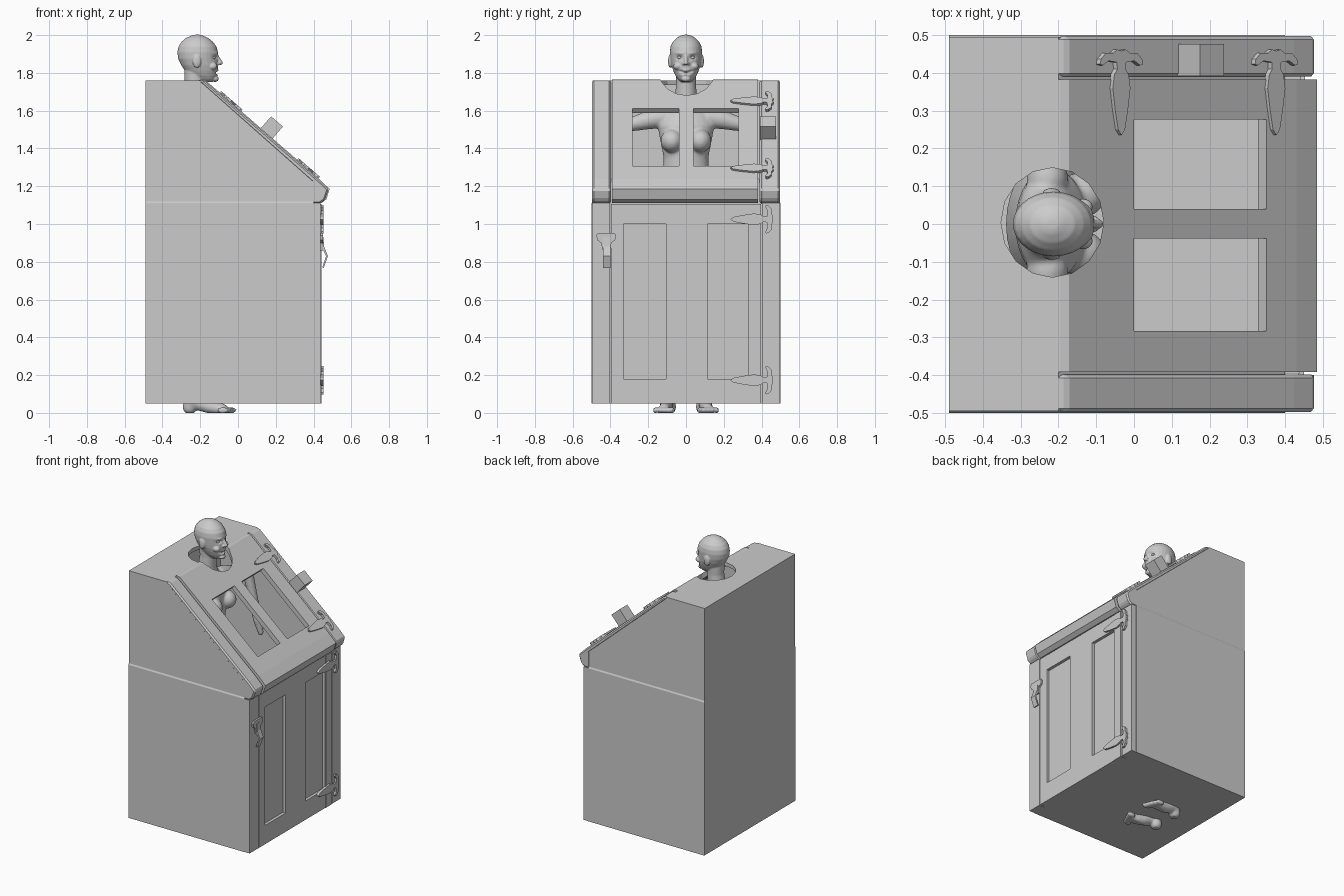
import bpy, bmesh, math
from mathutils import Vector, Matrix

if "Cube" in bpy.data.objects:
    bpy.data.objects.remove(bpy.data.objects["Cube"])


def finish(name, bm):
    bmesh.ops.recalc_face_normals(bm, faces=bm.faces)
    me = bpy.data.meshes.new(name)
    bm.to_mesh(me)
    bm.free()
    ob = bpy.data.objects.new(name, me)
    bpy.context.collection.objects.link(ob)
    return ob


def prism(name, pts, h0, h1, to):
    """Extrude a 2D outline from h0 to h1; 'to' maps (a, b, h) to space."""
    bm = bmesh.new()
    lo = [bm.verts.new(to(a, b, h0)) for a, b in pts]
    hi = [bm.verts.new(to(a, b, h1)) for a, b in pts]
    bm.faces.new(lo)
    bm.faces.new(hi)
    n = len(pts)
    for i in range(n):
        j = (i + 1) % n
        bm.faces.new((lo[i], lo[j], hi[j], hi[i]))
    return finish(name, bm)


def rect(a0, a1, b0, b1):
    return [(a0, b0), (a1, b0), (a1, b1), (a0, b1)]


def apply_mods(ob):
    bpy.context.view_layer.update()
    dg = bpy.context.evaluated_depsgraph_get()
    me = bpy.data.meshes.new_from_object(ob.evaluated_get(dg))
    ob.modifiers.clear()
    ob.data = me


def cut(ob, *cutters):
    for c in cutters:
        m = ob.modifiers.new("cut", 'BOOLEAN')
        m.operation, m.solver, m.object = 'DIFFERENCE', 'EXACT', c
        apply_mods(ob)
        bpy.data.objects.remove(c)


# Frames: side outline (x,z | y), end outline (y,z | x), plan, slope (u,y | normal)
side = lambda a, b, h: (a, h, b)
end = lambda a, b, h: (h, a, b)
plan = lambda a, b, h: (a, b, h)
ANG = math.atan(0.868)
U = Vector((math.cos(ANG), 0, -math.sin(ANG)))
N = Vector((math.sin(ANG), 0, math.cos(ANG)))
slope = lambda a, b, h: Vector((0, b, 1.612)) + U * a + N * h


def windows():
    k = 0.35 / math.cos(ANG)
    return [prism("window_cutter", rect(0, k, y0, y1), -0.09, 0.09, slope)
            for y0, y1 in ((0.04, 0.277), (-0.283, -0.038))]


def neck_hole():
    pts = [(-0.216 + 0.136 * math.cos(t * math.tau / 16),
            0.004 + 0.145 * math.sin(t * math.tau / 16)) for t in range(16)]
    return prism("neck_cutter", pts, 1.5, 1.9, plan)


# Hollow cabinet with slanted front
cabinet = prism("cabinet", [(-0.49, 0.05), (0.40, 0.05), (0.40, 1.238), (-0.2, 1.76), (-0.49, 1.76)],
                -0.495, 0.495, side)
cavity = prism("cavity_cutter", [(-0.465, 0.075), (0.375, 0.075), (0.375, 1.243),
                                 (-0.191, 1.735), (-0.465, 1.735)], -0.47, 0.47, side)
cut(cabinet, cavity, neck_hole(), *windows())

# Slightly wider lower side walls with a sloped top, and front posts
for s in (-1, 1):
    prism("lower_side", [(s * 0.49, 0.05), (s * 0.5, 0.05), (s * 0.5, 1.11), (s * 0.49, 1.13)],
          -0.49, 0.40, end)
    prism("front_post", rect(s * 0.403, s * 0.498, 0.05, 1.11), 0.395, 0.438, end)

# Slanted lid and its side rails
nose = [(0.43, 1.239), (0.485, 1.185), (0.467, 1.13), (0.44, 1.11), (0.395, 1.11), (0.395, 1.225)]
lid = prism("lid", [(-0.215, 1.758), (-0.195, 1.765), (-0.172, 1.761)] + nose + [(-0.2, 1.748)],
            -0.392, 0.382, side)
cut(lid, neck_hole(), *windows())
for y0, y1 in ((-0.497, -0.398), (0.39, 0.497)):
    rail = prism("lid_rail", [(-0.21, 1.76), (-0.178, 1.76)]
                 + [(x - 0.006, z - 0.002) for x, z in nose] + [(-0.2, 1.745)], y0, y1, side)
    m = rail.modifiers.new("bevel", 'BEVEL')
    m.width, m.segments = 0.009, 1

# Block on the hinge side of the lid
prism("lid_block", rect(0.16, 0.243, 0.392, 0.477), -0.01, 0.083, slope)

# Door with two recessed panels and a hinge stile
door = prism("door", rect(-0.396, 0.396, 0.05, 1.105), 0.395, 0.438, end)
cut(door, *[prism("panel_cutter", rect(y0, y1, 0.18, 1.0), 0.418, 0.5, end)
            for y0, y1 in ((-0.33, -0.105), (0.113, 0.329))])
prism("door_hinge_stile", rect(0.331, 0.396, 0.05, 1.105), 0.43, 0.441, end)

# Ornate strap hinges
half = [(0, 0.235), (0.012, 0.25), (0.022, 0.30), (0.031, 0.36), (0.025, 0.395), (0.015, 0.41),
        (0.016, 0.428), (0.045, 0.432), (0.065, 0.42), (0.075, 0.423), (0.072, 0.437),
        (0.055, 0.452), (0.03, 0.452), (0.015, 0.462), (0, 0.458)]
outline = half + [(-a, b) for a, b in half[-2:0:-1]]
for x in (-0.04, 0.37):
    u0 = x / math.cos(ANG)
    prism("lid_hinge", outline, -0.005, 0.011, lambda a, b, h: slope(u0 + a, b, h))
for z in (1.025, 0.173):
    prism("door_hinge", outline, -0.005, 0.012, lambda a, b, h: (0.44 + h, b, z + a))

# Door latch
prism("latch_plate", [(-0.475, 0.94), (-0.465, 0.953), (-0.38, 0.953), (-0.37, 0.94), (-0.375, 0.915),
                      (-0.395, 0.9), (-0.4, 0.86), (-0.44, 0.86), (-0.45, 0.9), (-0.47, 0.915)],
      0.435, 0.45, end)
prism("latch_handle", [(0.44, 0.93), (0.452, 0.93), (0.456, 0.88), (0.476, 0.83), (0.454, 0.768),
                       (0.446, 0.77), (0.466, 0.83), (0.44, 0.88)], -0.44, -0.4, side)


# Bather: rough volumes fused by a voxel remesh
def loft(bm, rings, n=28):
    """Rings are (z, centre x, radius x, radius y)."""
    loops = [[bm.verts.new((cx + rx * math.cos(i * math.tau / n), ry * math.sin(i * math.tau / n), z))
              for i in range(n)] for z, cx, rx, ry in rings]
    for a, b in zip(loops, loops[1:]):
        for i in range(n):
            bm.faces.new((a[i], a[(i + 1) % n], b[(i + 1) % n], b[i]))
    bm.faces.new(loops[0][::-1])
    bm.faces.new(loops[-1])


def ball(bm, p, r):
    r = r if isinstance(r, tuple) else (r, r, r)
    bmesh.ops.create_uvsphere(bm, u_segments=20, v_segments=12, radius=1,
                              matrix=Matrix.Translation(p) @ Matrix.Diagonal((*r, 1)))


def limb(bm, pts):
    """Chain of tapered cones with ball joints; points are (x, y, z, radius)."""
    for p in pts:
        ball(bm, p[:3], p[3])
    for p, q in zip(pts, pts[1:]):
        a, b = Vector(p[:3]), Vector(q[:3])
        rot = (b - a).to_track_quat('Z', 'Y').to_matrix().to_4x4()
        bmesh.ops.create_cone(bm, cap_ends=True, segments=20, radius1=p[3], radius2=q[3],
                              depth=(b - a).length, matrix=Matrix.Translation((a + b) / 2) @ rot)


def fuse(name, bm, voxel, rounds):
    ob = finish(name, bm)
    m = ob.modifiers.new("fuse", 'REMESH')
    m.mode, m.voxel_size = 'VOXEL', voxel
    m = ob.modifiers.new("relax", 'SMOOTH')
    m.factor, m.iterations = 0.5, rounds
    apply_mods(ob)
    ob.data.shade_smooth()
    return ob


# Body
bm = bmesh.new()
loft(bm, [(0.91, -.22, .07, .10), (0.96, -.22, .10, .16), (1.03, -.225, .115, .175),
          (1.12, -.22, .105, .16), (1.25, -.215, .085, .125), (1.35, -.215, .088, .118),
          (1.45, -.215, .095, .138), (1.52, -.22, .095, .15), (1.59, -.235, .075, .13),
          (1.63, -.24, .06, .09), (1.70, -.235, .055, .053)])
for s in (-1, 1):
    ball(bm, (-0.145, s * 0.075, 1.44), (0.07, 0.06, 0.062))
    limb(bm, [(-.23, s * .12, 1.565, .055), (-.23, s * .18, 1.555, .052), (-.23, s * .28, 1.53, .038),
              (-.22, s * .41, 1.51, .035), (-.17, s * .42, 1.28, .028), (-.14, s * .42, 1.17, .033),
              (-.12, s * .42, 1.08, .018)])
    limb(bm, [(-.22, s * .09, .95, .088), (-.215, s * .1, .53, .057), (-.23, s * .1, .38, .056),
              (-.245, s * .1, .1, .036), (-.255, s * .09, .03, .038)])
    limb(bm, [(-.245, s * .1, .06, .036), (-.16, s * .105, .033, .034), (-.085, s * .115, .02, .03)])
    for i in range(5):
        ball(bm, (-0.04 - 0.010 * i, s * (0.073 + 0.0225 * i), 0.014),
             (0.034, 0.0145 - 0.0008 * i, 0.017))
body = fuse("bather_body", bm, 0.008, 4)
for v in body.data.vertices:
    v.co.z = max(v.co.z, 0)

# Head and neck
bm = bmesh.new()
loft(bm, [(z, (b + f) / 2, (f - b) / 2, ry) for z, b, f, ry in (
    (1.752, -.20, -.135, .025), (1.765, -.23, -.12, .042), (1.785, -.26, -.112, .056),
    (1.81, -.28, -.106, .067), (1.84, -.30, -.105, .077), (1.875, -.317, -.106, .083),
    (1.91, -.321, -.106, .086), (1.94, -.315, -.114, .082), (1.965, -.299, -.133, .07),
    (1.985, -.275, -.157, .05), (1.998, -.245, -.188, .027), (2.002, -.23, -.2, .012))])
loft(bm, [(1.62, -.24, .065, .09), (1.68, -.235, .057, .057), (1.75, -.228, .054, .052),
          (1.84, -.225, .06, .055)])
limb(bm, [(-.112, 0, 1.89, .009), (-.092, 0, 1.853, .0115)])
for s in (-1, 1):
    ball(bm, (-0.105, s * 0.012, 1.849), (0.012, 0.009, 0.008))
    ball(bm, (-0.218, s * 0.083, 1.862), (0.023, 0.012, 0.036))
    ball(bm, (-0.135, s * 0.045, 1.835), (0.026, 0.022, 0.02))
ball(bm, (-0.122, 0, 1.768), (0.02, 0.025, 0.016))
head = fuse("bather_head", bm, 0.004, 3)

# Face dents and bumps: (y, z, spread y, spread z, push)
marks = [(0, 1.80, .019, .006, -.012), (0, 1.787, .02, .005, .006), (0, 1.814, .02, .004, .004)]
for s in (-1, 1):
    marks += [(s * .034, 1.882, .015, .009, -.014), (s * .036, 1.904, .02, .006, .005),
              (s * .026, 1.808, .011, .006, -.01)]
for v in head.data.vertices:
    if v.co.x > -0.17:
        v.co.x += sum(d * math.exp(-((v.co.y - y) / sy) ** 2 - ((v.co.z - z) / sz) ** 2)
                      for y, z, sy, sz, d in marks)
bm = bmesh.new()
for s in (-1, 1):
    ball(bm, (-0.136, s * 0.034, 1.881), (0.017, 0.014, 0.010))
eyes = finish("bather_eyes", bm)
eyes.data.shade_smooth()
